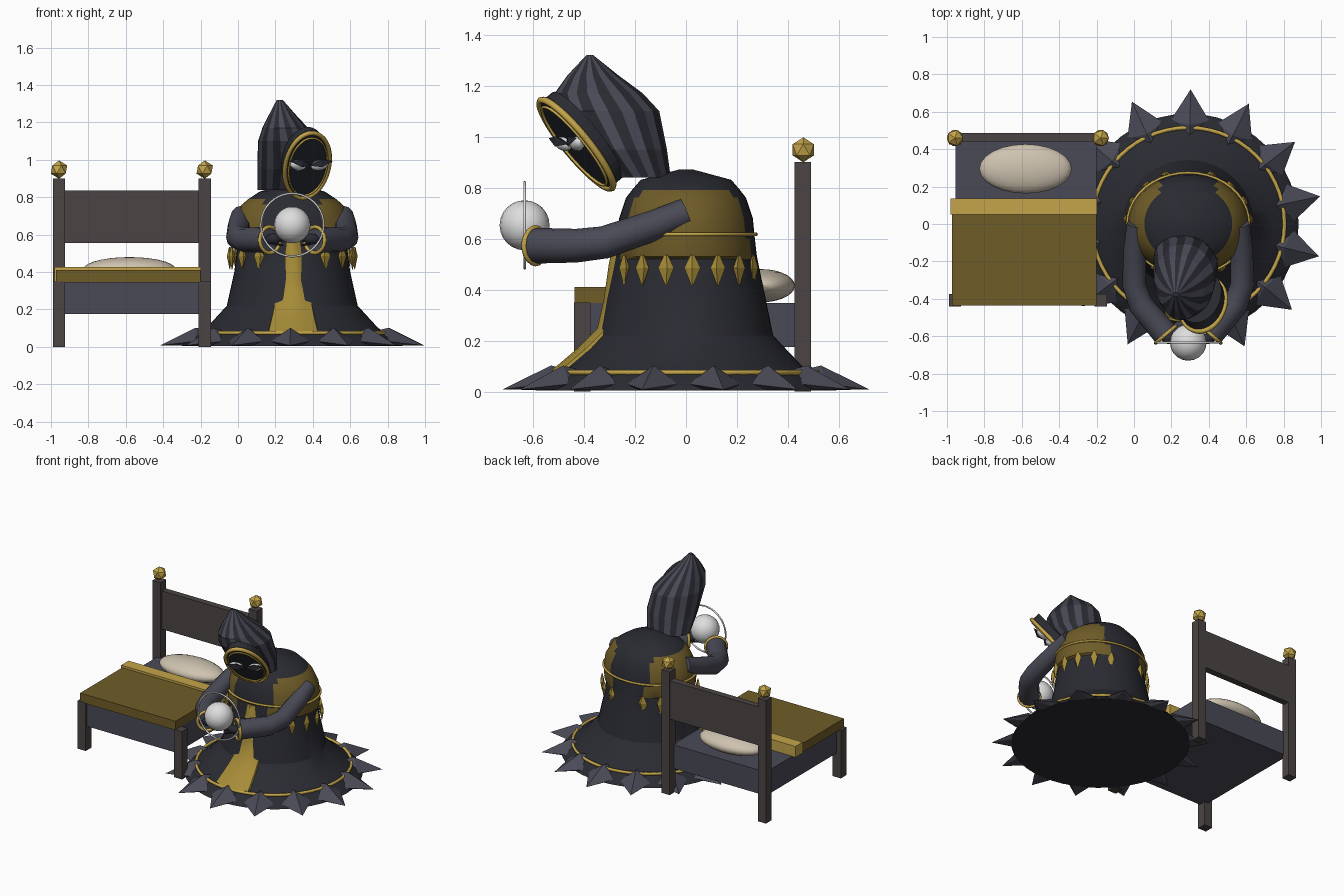
import bpy, bmesh, math
from mathutils import Vector, Matrix

if "Cube" in bpy.data.objects:
    bpy.data.objects.remove(bpy.data.objects["Cube"])

def mat(name, hexcol):
    lin = [(int(hexcol[i:i+2], 16) / 255) for i in (0, 2, 4)]
    lin = [c / 12.92 if c <= 0.04045 else ((c + 0.055) / 1.055) ** 2.4 for c in lin]
    m = bpy.data.materials.new(name)
    m.diffuse_color = (*lin, 1)
    m.use_nodes = True
    m.node_tree.nodes["Principled BSDF"].inputs["Base Color"].default_value = m.diffuse_color
    return m

BLACK = mat("black_cloth", "2a2b32")
GREY = mat("slate_cloth", "4a4a57")
WOOD = mat("dark_wood", "4b4543")
OLIVE = mat("old_gold_cloth", "6f5c28")
GOLD = mat("gold", "c4a54a")
BRASS = mat("sash_gold", "a68c38")
WHITE = mat("white", "dedede")
LINEN = mat("linen", "cfc3b0")
CX = 0.29  # centre line of the robed figure

def make(name, bm, *mats, smooth=None):
    bmesh.ops.recalc_face_normals(bm, faces=bm.faces[:])
    me = bpy.data.meshes.new(name)
    bm.to_mesh(me)
    bm.free()
    ob = bpy.data.objects.new(name, me)
    bpy.context.collection.objects.link(ob)
    for m in mats:
        me.materials.append(m)
    if smooth:
        bpy.ops.object.select_all(action='DESELECT')
        ob.select_set(True)
        bpy.context.view_layer.objects.active = ob
        bpy.ops.object.shade_smooth_by_angle(angle=math.radians(smooth))
    return ob

def box(name, x0, x1, y0, y1, z0, z1, m):
    bm = bmesh.new()
    bmesh.ops.create_cube(bm, size=1, matrix=Matrix.Translation(((x0+x1)/2, (y0+y1)/2, (z0+z1)/2))
                          @ Matrix.Diagonal((x1-x0, y1-y0, z1-z0, 1)))
    return make(name, bm, m)

def ball(name, c, r, m, u=24, v=14, smooth=40, rot=Matrix()):
    bm = bmesh.new()
    bmesh.ops.create_uvsphere(bm, u_segments=u, v_segments=v, radius=1,
                              matrix=Matrix.Translation(c) @ rot @ Matrix.Diagonal((*r, 1)))
    return make(name, bm, m, smooth=smooth)

def skin(rings, caps=True, closed=False):
    """Join equal-sized loops of points into a surface."""
    bm = bmesh.new()
    vs = [[bm.verts.new(p) for p in ring] for ring in rings]
    n = len(vs[0])
    for a, b in zip(vs, vs[1:] + (vs[:1] if closed else [])):
        for i in range(n):
            bm.faces.new((a[i], a[(i+1) % n], b[(i+1) % n], b[i]))
    if caps and not closed:
        bm.faces.new(vs[0])
        bm.faces.new(vs[-1])
    return bm

def hoop(name, c, u, w, r, m, n=40):
    """Thin round cord along the ellipse spanned by u and w."""
    c, u, w = Vector(c), Vector(u), Vector(w)
    nor = u.cross(w).normalized()
    rings = []
    for k in range(n):
        a = math.tau * k / n
        d = u * math.cos(a) + w * math.sin(a)
        rings.append([c + d + d.normalized() * r * math.cos(b) + nor * r * math.sin(b)
                      for b in (math.tau * j / 6 for j in range(6))])
    return make(name, skin(rings, closed=True), m, smooth=70)

def oval(cx, cy, z, rx, ry, n, off=0):
    return [(cx + rx * math.cos(math.tau * (i+off) / n), cy + ry * math.sin(math.tau * (i+off) / n), z)
            for i in range(n)]

# ---- Bed ----
for x, side in ((-0.957, "left"), (-0.178, "right")):
    box("head_post_" + side, x-0.033, x+0.033, 0.425, 0.49, 0, 0.9, WOOD)
    box("foot_post_" + side, x-0.033, x+0.033, -0.44, -0.375, 0, 0.35, WOOD)
    bm = bmesh.new()
    bmesh.ops.create_icosphere(bm, subdivisions=1, radius=0.049, matrix=Matrix.Translation((x, 0.46, 0.948)))
    make("post_knob_" + side, bm, GOLD)
box("headboard", -0.93, -0.2, 0.44, 0.487, 0.555, 0.835, WOOD)
box("mattress", -0.955, -0.2, -0.425, 0.44, 0.175, 0.348, GREY)
box("blanket", -0.972, -0.2, -0.437, 0.1, 0.345, 0.41, OLIVE)
box("blanket_fold", -0.98, -0.198, 0.05, 0.135, 0.345, 0.426, GOLD)
ball("pillow", (-0.58, 0.295, 0.415), (0.247, 0.132, 0.065), LINEN)

# ---- Robe: lofted ovals, gold mantle on both flanks ----
prof = [(0.005, .59, .59), (0.05, .55, .55), (0.1, .46, .455), (0.22, .35, .342), (0.4, .31, .305),
        (0.52, .295, .28), (0.53, .315, .278), (0.6, .325, .27), (0.68, .315, .262), (0.76, .27, .235),
        (0.79, .235, .212), (0.83, .175, .178), (0.87, .03, .03)]
bm = skin([oval(CX, 0, z, rx, ry, 48) for z, rx, ry in prof])
for f in bm.faces:
    c = f.calc_center_median()
    span = math.degrees(math.atan2(abs(c.y), abs(c.x - CX)))
    limit = 46 if c.z > 0.76 else 58 if c.z > 0.6 else 64
    f.material_index = int(0.52 < c.z < 0.79 and span < limit)
make("robe", bm, BLACK, OLIVE, smooth=30)
hoop("waist_cord", (CX, 0, 0.617), (.326, 0, 0), (0, .274, 0), 0.008, GOLD)
hoop("hem_cord", (CX, 0, 0.075), (.515, 0, 0), (0, .515, 0), 0.011, GOLD, 56)

# Hem spikes
for k in range(14):
    a = math.radians(89) + math.tau * k / 14
    bm = bmesh.new()
    for r, t, z in ((.72, 0, .008), (.55, .105, .03), (.55, -.105, .03), (.53, 0, .102),
                    (.46, 0, .085), (.5, .08, .005), (.5, -.08, .005)):
        bm.verts.new((CX + r*math.cos(a) - t*math.sin(a), r*math.sin(a) + t*math.cos(a), z))
    bmesh.ops.convex_hull(bm, input=bm.verts[:])
    make(f"hem_spike_{k}", bm, GREY)

# Mantle pendants: flat-sided drops
for s in (-1, 1):
    for k in range(7):
        a = math.radians(-58 + 21 * k)
        c = Vector((CX + s * 0.335 * math.cos(a), 0.285 * math.sin(a), 0))
        bm = skin([oval(c.x, c.y, z, r, r, 4, 0) for z, r in ((.535, .008), (.485, .032), (.415, .003))])
        for v in bm.verts:   # flatten against the robe
            d = Vector((s * math.cos(a), math.sin(a), 0))
            off = v.co - c
            v.co -= d * off.dot(d) * 0.5
        make(f"pendant_{s}_{k}", bm, BRASS)

# Front sash following the skirt
rings = []
for z, y, w in ((.60, -.275, .05), (.5, -.295, .06), (.36, -.315, .075), (.25, -.34, .095),
                (.17, -.42, .11), (.085, -.52, .13)):
    rings.append([(CX + .005 + w*t, y + d + 0.03*t*t, z + d*0.3)
                  for t, d in ((-1, 0), (-.5, -.005), (0, -.008), (.5, -.005), (1, 0), (1, .03), (-1, .03))])
make("sash", skin(rings), BRASS, smooth=40)

# ---- Sleeves, cuffs and hands ----
for s in (-1, 1):
    P = [Vector((CX + s*x, y, z)) for x, y, z in ((.27, .0, .70), (.285, -.13, .65), (.29, -.32, .585),
                                                  (.255, -.43, .572), (.12, -.59, .572))]
    rings = []
    for i, p in enumerate(P):
        d = (P[min(i+1, 4)] - P[max(i-1, 0)]).normalized()
        q = d.to_track_quat('Z', 'Y')
        r = (.058, .06, .064, .066, .07)[i]
        rings.append([p + q @ Vector((r*math.cos(a), r*math.sin(a), 0))
                      for a in (math.tau*j/12 for j in range(12))])
    make(f"sleeve_{s}", skin(rings), GREY, smooth=40)
    d = (P[4] - P[3]).normalized()
    up = Vector((0, 0, 1))
    hoop(f"cuff_{s}", P[4], up * 0.07, d.cross(up).normalized() * 0.07, 0.011, GOLD, 20)
    ball(f"hand_{s}", P[4] + d * 0.03 + Vector((0, 0, .005)), (.045, .03, .03), BLACK, 10, 6)
    for k in range(3):   # fingers
        b = bmesh.new()
        tip = Vector((-s * 0.9, -.3 - .2*k, .25 - .25*k))
        bmesh.ops.create_cone(b, segments=5, radius1=.012, radius2=.003, depth=.06, cap_ends=True,
                              matrix=Matrix.Translation(P[4] + Vector((-s*.05, -.03, .015 - .02*k)))
                              @ tip.to_track_quat('Z', 'Y').to_matrix().to_4x4())
        make(f"finger_{s}_{k}", b, BLACK)

# ---- Orb and halo ----
ball("orb", (CX, -.633, .652), (.098, .098, .098), WHITE, 20, 12)
hoop("orb_halo", (CX, -.633, .652), (.168, 0, 0), (0, 0, .168), 0.006, WHITE)

# ---- Hood: leaning striped loft ----
secs = [(.84, .105, .42, -.29, -.06), (.95, .103, .45, -.40, -.075), (1.10, .107, .43, -.505, -.105),
        (1.17, .13, .375, -.515, -.17), (1.24, .165, .31, -.465, -.265), (1.32, .207, .24, -.39, -.365)]
N = 24
bm = skin([oval((x0+x1)/2, (y0+y1)/2, z, (x1-x0)/2, (y1-y0)/2, N) for z, x0, x1, y0, y1 in secs])
for i, f in enumerate(bm.faces):
    f.material_index = int(len(f.verts) == 4 and (i % N) % 2)
make("hood", bm, BLACK, GREY)

# Face opening: dark plate, gold rim, eyes and brows
C, W, U = Vector((.37, -.43, .97)), Vector((.115, .055, 0)), Vector((.025, -.13, .17))
NOR = W.cross(U).normalized()
rings = [[C + NOR*d + W*math.cos(a) + U*math.sin(a) for a in (math.tau*j/32 for j in range(32))]
         for d in (-.06, .004)]
make("face", skin(rings), BLACK)
hoop("face_rim", C, W * 1.02, U * 1.02, 0.014, GOLD)
hoop("face_rim_inner", C + NOR * .012, W * .88, U * .9, 0.006, GOLD)
wn, un = W.normalized(), U.normalized()
for s in (-1, 1):
    ax = (wn + un * 0.22 * s).normalized()
    ay = NOR.cross(ax).normalized()
    rot = Matrix((ax, ay, NOR)).transposed().to_4x4()
    p = C + W * 0.5 * s + U * 0.08 + NOR * 0.02
    ball(f"eye_{s}", p, (.05, .03, .024), WHITE, 12, 8, rot=rot)
    # slanted pointed brow over each eye
    bm = bmesh.new()
    q = p + ay * 0.022 + NOR * 0.012
    for a, b, c in ((-.07, 0, 0), (.07, 0, 0), (0, .025, .0), (0, -.008, .024), (0, 0, -.02)):
        bm.verts.new(q + ax*a + ay*b + NOR*c)
    bmesh.ops.convex_hull(bm, input=bm.verts[:])
    make(f"brow_{s}", bm, BLACK)
